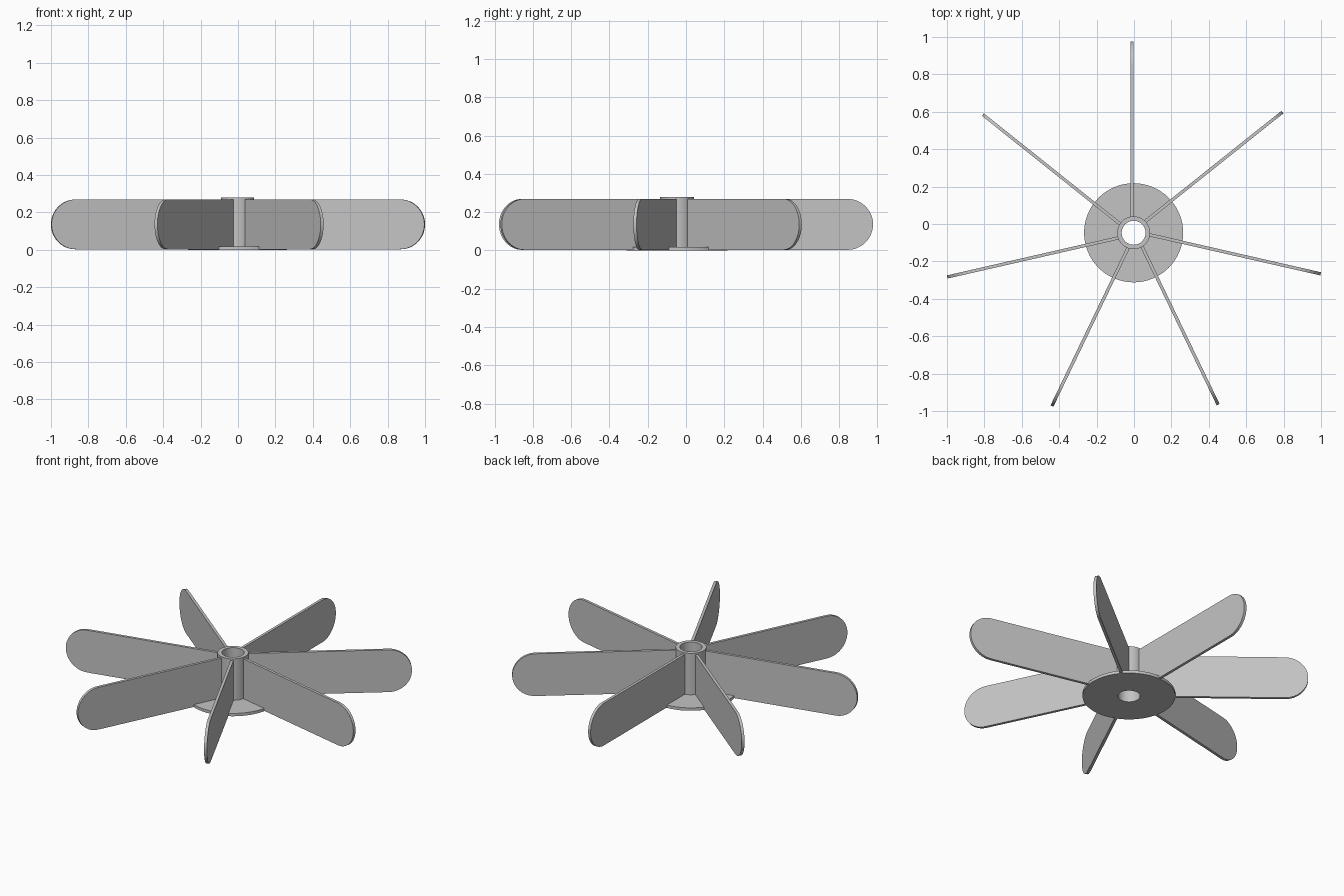
import bpy, bmesh
from math import sin, cos, pi, radians
from mathutils import Matrix, Vector

old = bpy.data.objects.get("Cube")
if old:
    bpy.data.objects.remove(old, do_unlink=True)

CENTRE = Vector((-0.002, -0.047, 0))
BLADES, REACH, THICK = 7, 1.024, 0.017
BLADE_LOW, BLADE_HIGH = 0.003, 0.269
BORE = 0.064

grey = bpy.data.materials.new("plain grey")
grey.use_nodes = True
colour = (0.55, 0.55, 0.55, 1)
grey.diffuse_color = colour
grey.node_tree.nodes["Principled BSDF"].inputs["Base Color"].default_value = colour


def finish(name, bm):
    bmesh.ops.recalc_face_normals(bm, faces=bm.faces)
    mesh = bpy.data.meshes.new(name)
    bm.to_mesh(mesh)
    bm.free()
    mesh.materials.append(grey)
    obj = bpy.data.objects.new(name, mesh)
    bpy.context.collection.objects.link(obj)
    bpy.ops.object.select_all(action='DESELECT')
    obj.select_set(True)
    bpy.context.view_layer.objects.active = obj
    bpy.ops.object.shade_smooth_by_angle(angle=radians(30))
    obj.location = CENTRE
    return obj


def ring(name, inner, outer, low, high, sides=64):
    """Closed rectangular section turned around the z axis."""
    bm = bmesh.new()
    section = [(inner, low), (outer, low), (outer, high), (inner, high)]
    loops = [[bm.verts.new((r * cos(2 * pi * i / sides), r * sin(2 * pi * i / sides), z))
              for r, z in section] for i in range(sides)]
    for i in range(sides):
        a, b = loops[i], loops[(i + 1) % sides]
        for j in range(4):
            k = (j + 1) % 4
            bm.faces.new((a[j], b[j], b[k], a[k]))
    return finish(name, bm)


def blade(name, angle):
    """Upright paddle with a fully rounded tip, one face on the radial line."""
    bm = bmesh.new()
    mid, rad = (BLADE_LOW + BLADE_HIGH) / 2, (BLADE_HIGH - BLADE_LOW) / 2
    root = 0.08
    outline = [(root, BLADE_HIGH), (root, BLADE_LOW)]
    for i in range(25):
        t = -pi / 2 + pi * i / 24
        outline.append((REACH - rad + rad * cos(t), mid + rad * sin(t)))
    face = bm.faces.new([bm.verts.new((x, 0, z)) for x, z in outline])
    out = bmesh.ops.extrude_face_region(bm, geom=[face])["geom"]
    verts = [v for v in out if isinstance(v, bmesh.types.BMVert)]
    bmesh.ops.translate(bm, verts=verts, vec=(0, THICK, 0))
    bmesh.ops.rotate(bm, verts=bm.verts, matrix=Matrix.Rotation(angle, 3, 'Z'))
    return finish(name, bm)


# Hub tube and base disc share one open bore
ring("hub_tube", BORE, 0.088, 0.001, 0.279)
ring("base_disc", BORE, 0.265, 0, 0.018)

# Paddles evenly spaced, the first pointing to the back
for n in range(BLADES):
    blade(f"blade_{n + 1}", pi / 2 + 2 * pi * n / BLADES)
